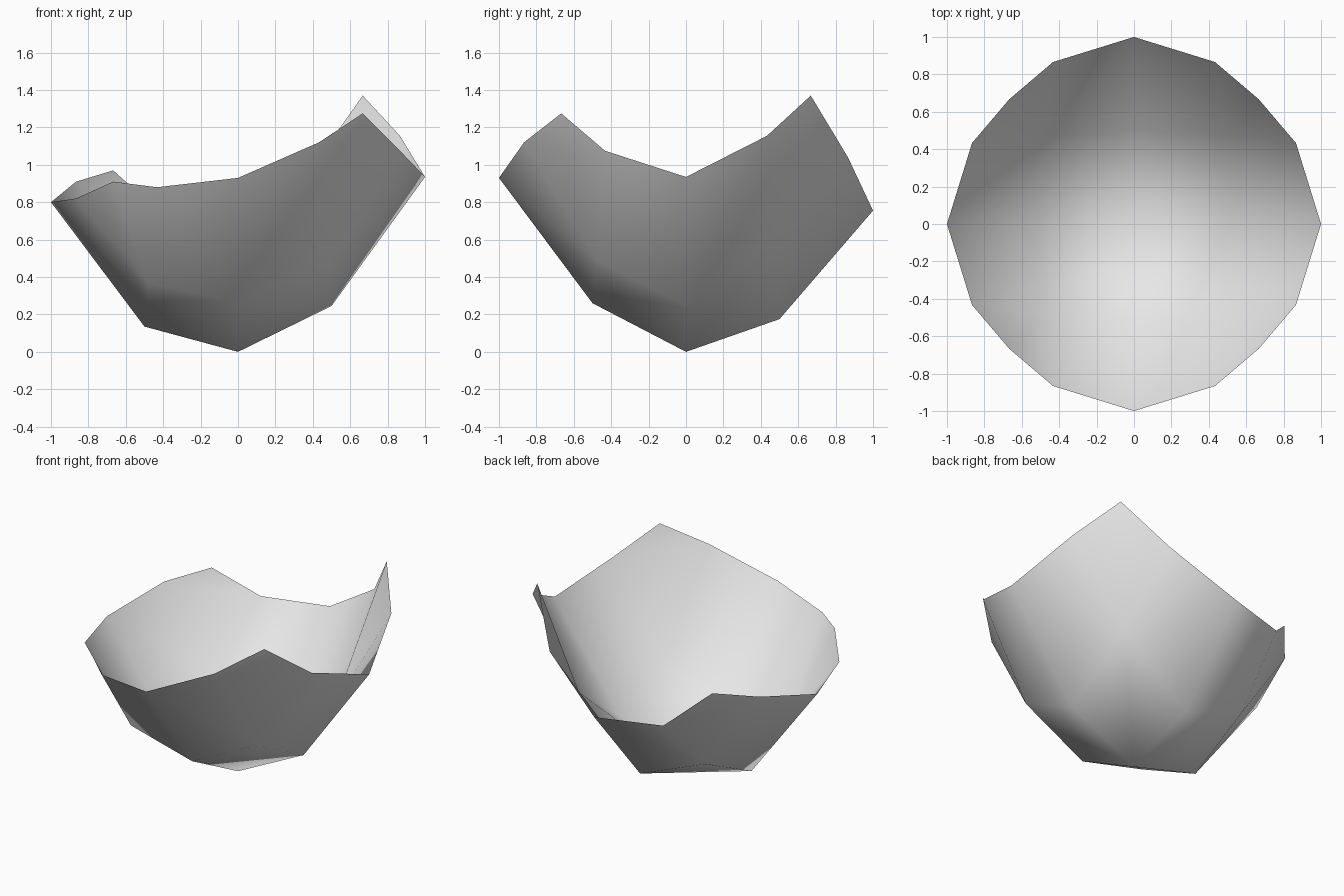
import bpy
import bmesh

cube = bpy.data.objects.get("Cube")
if cube:
    bpy.data.objects.remove(cube, do_unlink=True)

# Plain grey material
grey = bpy.data.materials.new("light_grey")
grey.use_nodes = True
colour = (0.8, 0.8, 0.8, 1)
grey.diffuse_color = colour
grey.node_tree.nodes["Principled BSDF"].inputs["Base Color"].default_value = colour

# Heights over a five by five sheet, rows from front to back
heights = [
    [0.91, 0.88, 0.93, 1.12, 1.275],
    [0.82, 0.37, 0.26, 0.49, 1.075],
    [0.80, 0.135, 0.0, 0.245, 0.935],
    [0.91, 0.36, 0.175, 0.60, 1.155],
    [0.97, 0.76, 0.755, 1.04, 1.37],
]

# How far the square sheet is drawn in to make a round rim, by |u * v|
draw_in = {0.0: 1.0, 0.25: 0.96, 0.5: 0.866, 1.0: 0.667}

# Open bowl with an uneven rim, one layer thick
bm = bmesh.new()
rows = []
for j, row in enumerate(heights):
    v = j / 2 - 1
    line = []
    for i, z in enumerate(row):
        u = i / 2 - 1
        k = draw_in[abs(u * v)]
        line.append(bm.verts.new((u * k, v * k, z)))
    rows.append(line)

for near, far in zip(rows, rows[1:]):
    for i in range(len(near) - 1):
        face = bm.faces.new((near[i], near[i + 1], far[i + 1], far[i]))
        face.smooth = True

mesh = bpy.data.meshes.new("bowl")
bm.to_mesh(mesh)
bm.free()
mesh.materials.append(grey)
bowl = bpy.data.objects.new("bowl", mesh)
bpy.context.collection.objects.link(bowl)
